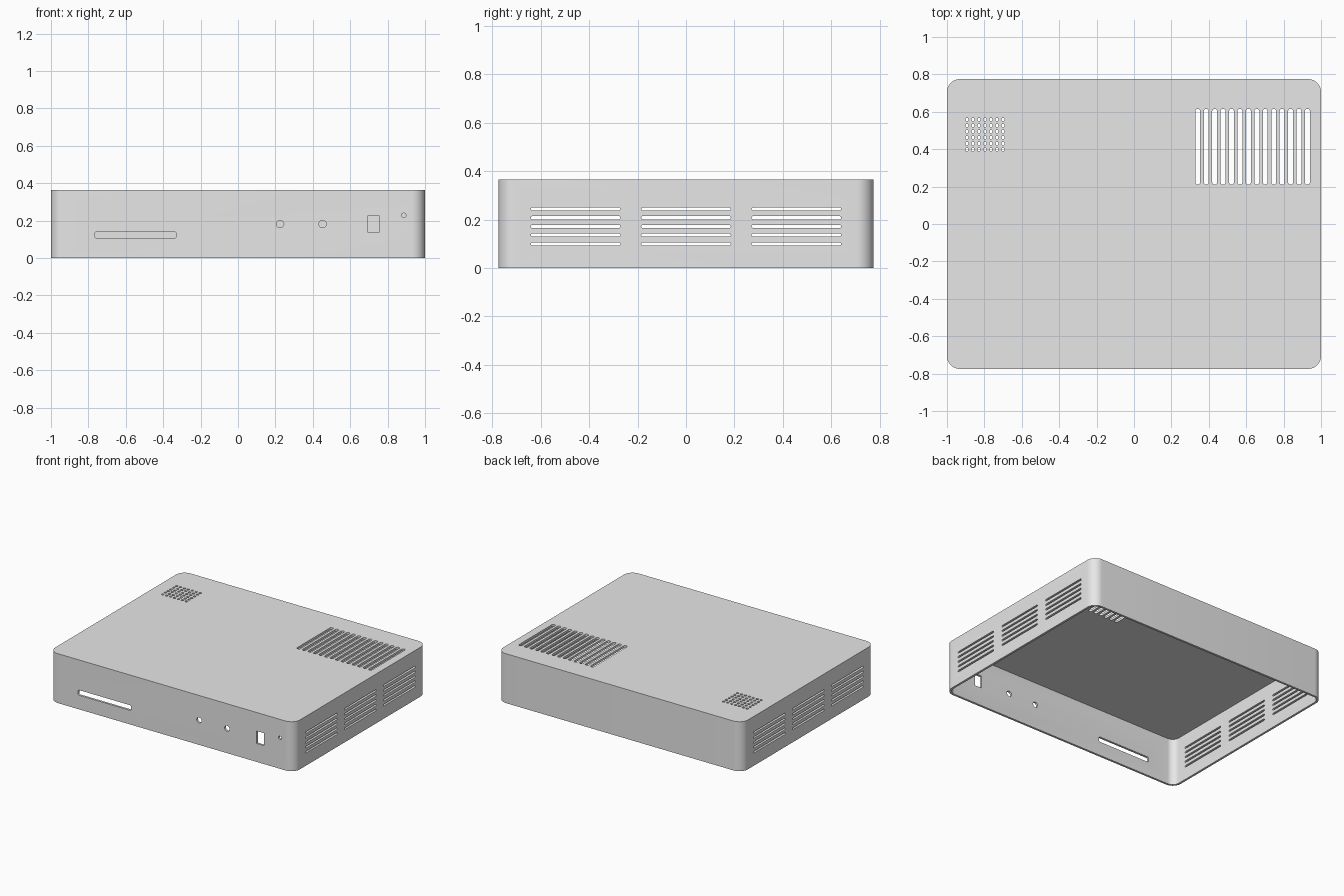
import bpy, bmesh, math
from mathutils import Matrix, Vector

if "Cube" in bpy.data.objects:
    bpy.data.objects.remove(bpy.data.objects["Cube"])

W, D, H = 2.0, 1.55, 0.365     # outer size
T = 0.016                      # wall thickness
R = 0.07                       # corner radius

grey = bpy.data.materials.new("light grey metal")
grey.diffuse_color = (0.8, 0.8, 0.8, 1)
grey.use_nodes = True
grey.node_tree.nodes["Principled BSDF"].inputs["Base Color"].default_value = grey.diffuse_color


def rounded_prism(bm, u, v, w, h, r, lo, hi, frame=Matrix(), seg=6):
    """Rounded rectangle centred on (u, v), extruded from lo to hi along the frame's z."""
    pts = []
    r = min(r, w / 2, h / 2)
    for k, (sx, sy) in enumerate(((1, 1), (-1, 1), (-1, -1), (1, -1))):
        for i in range(seg + 1):
            a = math.pi / 2 * (k + i / seg)
            pts.append((u + sx * (w / 2 - r) + r * math.cos(a),
                        v + sy * (h / 2 - r) + r * math.sin(a)))
    bottom = [bm.verts.new(frame @ Vector((x, y, lo))) for x, y in pts]
    top = [bm.verts.new(frame @ Vector((x, y, hi))) for x, y in pts]
    bm.faces.new(bottom[::-1])
    bm.faces.new(top)
    n = len(pts)
    for i in range(n):
        j = (i + 1) % n
        bm.faces.new((bottom[i], bottom[j], top[j], top[i]))


def finish(bm, name):
    bmesh.ops.remove_doubles(bm, verts=bm.verts, dist=1e-5)
    bmesh.ops.recalc_face_normals(bm, faces=bm.faces)
    mesh = bpy.data.meshes.new(name)
    bm.to_mesh(mesh)
    bm.free()
    mesh.materials.append(grey)
    ob = bpy.data.objects.new(name, mesh)
    bpy.context.collection.objects.link(ob)
    return ob


# Outer case block
bm = bmesh.new()
rounded_prism(bm, 0, 0, W, D, R, 0, H, seg=10)
case = finish(bm, "case_cover")

# Cavity, open at the bottom
bm = bmesh.new()
rounded_prism(bm, 0, 0, W - 2 * T, D - 2 * T, R - T, -0.1, H - T, seg=10)
cavity = finish(bm, "cavity_cutter")

# Openings through the walls and the top
bm = bmesh.new()
top_lo, top_hi = H - T - 0.02, H + 0.02

# Top vent: row of long slots
for i in range(14):
    rounded_prism(bm, 0.341 + 0.0451 * i, 0.413, 0.026, 0.406, 0.013, top_lo, top_hi)

# Top speaker grille: grid of round holes
for i in range(7):
    for j in range(6):
        rounded_prism(bm, -0.893 + 0.0321 * i, 0.398 + 0.0321 * j,
                      0.019, 0.019, 0.0095, top_lo, top_hi, seg=3)

# Side vents: three groups of five slots on both sides
side = Matrix(((0, 0, 1, 0), (1, 0, 0, 0), (0, 1, 0, 0), (0, 0, 0, 1)))
for s in (-1, 1):
    a, b = sorted((s * (W / 2 - T - 0.02), s * (W / 2 + 0.02)))
    for y in (-0.456, 0, 0.456):
        for k in range(5):
            rounded_prism(bm, y, 0.1 + 0.036 * k, 0.37, 0.013, 0.0065, a, b, side, seg=4)

# Front openings: disc slot, two sockets, switch, indicator
front = Matrix(((1, 0, 0, 0), (0, 0, -1, 0), (0, 1, 0, 0), (0, 0, 0, 1)))
for u, v, w, h, r in ((-0.548, 0.123, 0.435, 0.038, 0.012),
                      (0.225, 0.182, 0.04, 0.04, 0.02),
                      (0.453, 0.182, 0.04, 0.04, 0.02),
                      (0.725, 0.182, 0.059, 0.092, 0.002),
                      (0.886, 0.228, 0.025, 0.025, 0.0125)):
    rounded_prism(bm, u, v, w, h, r, D / 2 - T - 0.02, D / 2 + 0.02, front)
openings = finish(bm, "openings_cutter")

# Cut the case, then keep only the finished shell
for cutter in (cavity, openings):
    mod = case.modifiers.new(cutter.name, "BOOLEAN")
    mod.operation = "DIFFERENCE"
    mod.solver = "EXACT"
    mod.object = cutter
    cutter.hide_render = True
bpy.context.view_layer.update()
deps = bpy.context.evaluated_depsgraph_get()
shell = bpy.data.meshes.new_from_object(case.evaluated_get(deps))
case.modifiers.clear()
case.data = shell
for cutter in (cavity, openings):
    bpy.data.objects.remove(cutter)

# Smooth the rounded corners, keep the edges sharp
bpy.context.view_layer.objects.active = case
case.select_set(True)
bpy.ops.object.shade_smooth_by_angle(angle=math.radians(30))
